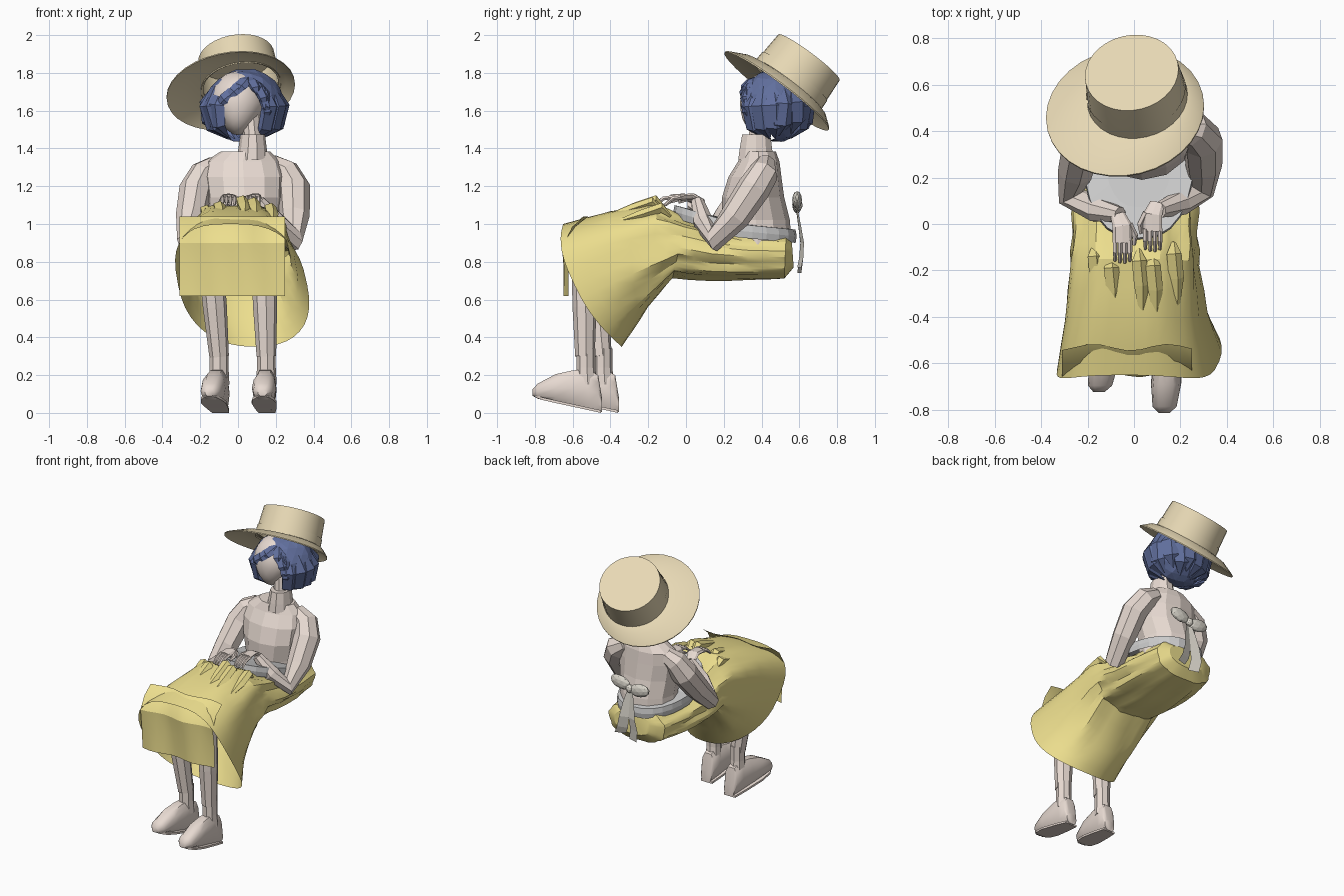
import bpy, bmesh, math, random
from mathutils import Vector as V, Matrix

if "Cube" in bpy.data.objects:
    bpy.data.objects.remove(bpy.data.objects["Cube"])
random.seed(4)
R = random.uniform

def material(name, rgb):
    m = bpy.data.materials.new(name)
    m.diffuse_color = (*rgb, 1)
    m.use_nodes = True
    m.node_tree.nodes["Principled BSDF"].inputs["Base Color"].default_value = m.diffuse_color
    return m

SKIN = material("skin", (0.80, 0.70, 0.64))
YELLOW = material("yellow_cloth", (0.84, 0.73, 0.27))
BLUE = material("blue_hair", (0.12, 0.16, 0.34))
STRAW = material("straw", (0.80, 0.69, 0.46))
WHITE = material("white_cloth", (0.95, 0.95, 0.92))
BEIGE = material("beige_cloth", (0.70, 0.67, 0.60))

def finish(name, bm, mat, smooth=0):
    bmesh.ops.recalc_face_normals(bm, faces=bm.faces)
    me = bpy.data.meshes.new(name)
    bm.to_mesh(me)
    bm.free()
    me.materials.append(mat)
    ob = bpy.data.objects.new(name, me)
    bpy.context.collection.objects.link(ob)
    if smooth:
        bpy.context.view_layer.objects.active = ob
        ob.select_set(True)
        bpy.ops.object.shade_smooth_by_angle(angle=math.radians(smooth))
        ob.select_set(False)

def loft(name, rings, mat, cap0=True, cap1=True, closed=True, smooth=0):
    bm = bmesh.new()
    vs = [[bm.verts.new(p) for p in r] for r in rings]
    n = len(vs[0])
    for a, b in zip(vs, vs[1:]):
        for i in range(n if closed else n - 1):
            bm.faces.new((a[i], a[(i + 1) % n], b[(i + 1) % n], b[i]))
    if closed and cap0:
        bm.faces.new(vs[0])
    if closed and cap1:
        bm.faces.new(vs[-1])
    finish(name, bm, mat, smooth)

def circle(n):
    return [(math.cos(2 * math.pi * i / n), math.sin(2 * math.pi * i / n)) for i in range(n)]

def spow(a, p):
    return math.copysign(abs(a) ** p, a)

def tube(name, path, radii, mat, n=7, flat=1.0, side=(1, 0.1, 0.05)):
    pts, side, prev, rings = [V(p) for p in path], V(side), None, []
    for i, p in enumerate(pts):
        t = (pts[min(i + 1, len(pts) - 1)] - pts[max(i - 1, 0)]).normalized()
        if prev:
            side = prev.rotation_difference(t) @ side
        side = (side - t * side.dot(t)).normalized()
        prev = t
        rings.append([p + (side * c + t.cross(side) * s * flat) * radii[i] for c, s in circle(n)])
    loft(name, rings, mat)

def stack(name, levels, n=12):
    loft(name, [[V((cx + rx * c, cy + ry * s, z)) for c, s in circle(n)] for z, cx, cy, rx, ry in levels], SKIN)

def ball(name, loc, scale, mat, sub=2, rot=0, shape=None, smooth=0):
    bm = bmesh.new()
    bmesh.ops.create_icosphere(bm, subdivisions=sub, radius=1)
    if shape:
        shape(bm)
    bm.transform(Matrix.Translation(loc) @ Matrix.Rotation(rot, 4, 'Y') @ Matrix.Diagonal((*scale, 1)))
    finish(name, bm, mat, smooth)

# torso, collar, neck
stack("torso", [(.88, .03, .38, .20, .18), (1.02, .03, .37, .19, .18), (1.14, .035, .355, .21, .165),
                (1.25, .03, .365, .22, .14), (1.33, .025, .385, .20, .11), (1.385, .04, .385, .13, .09)])
stack("collar", [(1.34, .075, .37, .085, .098), (1.40, .077, .37, .075, .09), (1.475, .078, .372, .065, .078)], 10)
stack("neck", [(1.44, .078, .38, .05, .055), (1.58, .065, .40, .05, .055)], 10)

# head with tapered chin
def chin(bm):
    for v in bm.verts:
        if v.co.z < 0:
            v.co.x *= 1 + 0.35 * v.co.z
            v.co.y -= 0.18 * v.co.z * v.co.z

ball("head", (0, .445, 1.64), (.15, .16, .17), SKIN, 3, 0, chin, 50)

# hair shell with a face opening, locks and fringe
HC, HR = V((.033, .475, 1.632)), V((.215, .185, .195))
def bob(bm):
    bmesh.ops.delete(bm, context='VERTS', geom=[
        v for v in bm.verts if v.co.y < -.25 and abs(v.co.x + .12) < .55 and v.co.z < .5])
    for v in bm.verts:
        v.co *= R(.94, 1.0) if v.co.z > .1 else R(.97, 1.06)

ball("hair_shell", HC, HR, BLUE, 3, 0, bob)
def lock(name, phi, ends, width, sweep=0):
    path = []
    for f, k in ((0, .93), (.35, .98), (.7, 1.04), (1, 1.02)):
        p, t = math.radians(phi + sweep * f), math.radians(ends[0] + (ends[1] - ends[0]) * f)
        path.append(HC + k * V((HR.x * math.sin(t) * math.sin(p), -HR.y * math.sin(t) * math.cos(p), HR.z * math.cos(t))))
    p = math.radians(phi)
    tube(name, path, [.012, width, width * .9, .004], BLUE, 5, .5, (math.cos(p), math.sin(p), 0))

for i in range(14):
    lock("hair_lock", 42 + i * 21.2, (58, R(135, 158)), .06, R(-8, 8))
for phi, end, sweep in ((12, 84, -40), (14, 100, -62), (8, 72, -20), (14, 76, 6), (18, 98, 14), (24, 118, 12), (30, 128, 6)):
    lock("fringe_lock", phi, (38, end), .036, sweep)

# straw hat, built in its own tilted frame
N = V((-.13, .59, .79)).normalized()
U = V((0, -.8, .6))
U = (U - N * U.dot(N)).normalized()
X, O = N.cross(U), V((.02, .515, 1.70))
def hat_ring(r, h, dx=0, du=0):
    return [O + X * (r * c + dx) + U * (r * s + du) + N * h for c, s in circle(32)]

loft("hat_crown", [hat_ring(.214, .03), hat_ring(.21, .12), hat_ring(.203, .229)], STRAW, cap0=False, smooth=30)
loft("hat_band", [hat_ring(.218, .04), hat_ring(.215, .10)], STRAW, False, False, smooth=30)
loft("hat_brim", [hat_ring(.2, .04), hat_ring(.27, .028, -.03, .015), hat_ring(.343, -.012, -.06, .03), hat_ring(.343, -.005, -.06, .03),
                  hat_ring(.27, .037, -.03, .015), hat_ring(.2, .05)], STRAW, False, False, smooth=30)

# arms
tube("right_arm", [(.17, .42, 1.32), (.25, .41, 1.27), (.295, .36, 1.19), (.30, .26, 1.04), (.285, .15, .92),
                   (.20, .09, 1.01), (.11, .06, 1.12)], [.055, .08, .088, .08, .065, .055, .035], SKIN, 8)
tube("left_arm", [(-.12, .40, 1.31), (-.18, .38, 1.27), (-.225, .34, 1.18), (-.25, .23, 1.04), (-.265, .12, .92),
                  (-.16, .06, 1.02), (-.06, .04, 1.11)], [.055, .075, .088, .08, .065, .055, .035], SKIN, 8)

# hands: flattened palm, four fingers, thumb
def hand(side, x, y, s):
    tube(side + "_palm", [(x + s * .02, y + .09, 1.12), (x, y + .04, 1.145), (x, y - .03, 1.14)], [.032, .042, .042], SKIN, 8, .4)
    for k in range(4):
        fx = x + (k - 1.5) * .021
        tube(side + "_finger", [(fx, y - .02, 1.142), (fx, y - .07, 1.135), (fx, y - .12 + abs(k - 1.6) * .008, 1.10)],
             [.011, .011, .007], SKIN, 5)
    tube(side + "_thumb", [(x - s * .03, y + .05, 1.14), (x - s * .055, y, 1.13), (x - s * .05, y - .04, 1.115)],
         [.014, .013, .008], SKIN, 5)

hand("right", .08, 0, 1)
hand("left", -.05, -.05, -1)

# legs and shoes
def leg(side, cx, dy, toe, knee, hip):
    a, k = V((cx, -.535 + dy, .3)), V(knee)
    tube(side + "_ankle", [(cx, -.525 + dy, .15), (cx, -.53 + dy, .24), (cx, -.53 + dy, .34)], [.055, .05, .05], SKIN, 8)
    tube(side + "_shin", [a, a.lerp(k, .45), k], [.052, .064, .068], SKIN, 8)
    tube(side + "_thigh", [k, k.lerp(V(hip), .5), hip], [.068, .08, .09], SKIN, 8)
    rings = []
    for y, lo, hi, w in ((-.812, .09, .125, .025), (-.785, .075, .155, .052), (-.69, .055, .205, .064),
                         (-.60, .035, .225, .06), (-.52, .015, .23, .055), (-.465, .005, .20, .05), (-.445, .005, .08, .04)):
        x = cx + toe * (-.5 - y) / .31
        rings.append([V((x + w * c, y + dy, (lo + hi) / 2 + (hi - lo) / 2 * max(-1, min(1, s * 1.2)))) for c, s in circle(12)])
    loft(side + "_shoe", rings, SKIN, smooth=45)
    loft(side + "_sole", [[V((cx + toe * (-.5 - y) / .31 + sx * w, y + dy, z + h))
                           for sx, h in ((-1, 0), (1, 0), (1, .014), (-1, .014))]
                          for y, z, w in ((-.80, .083, .03), (-.76, .068, .055), (-.68, .05, .066),
                                          (-.55, .022, .057), (-.45, 0, .045))], SKIN)

leg("right", .15, 0, -.02, (.135, -.54, .88), (.12, .35, .84))
leg("left", -.10, .09, -.05, (-.15, -.50, .88), (-.08, .35, .84))

# skirt sections, seat to hem: top y, top z, bottom y, bottom z, centre x, half width, bow, shear
SEC = [(.56, .91, .57, .77, .03, .14, 0, 0), (.53, .94, .52, .71, .02, .22, 0, 0), (.30, .95, .35, .705, .01, .25, 0, 0),
       (.16, .98, .11, .705, 0, .26, 0, 0), (0, 1.03, -.07, .72, 0, .265, 0, 0), (-.15, 1.105, -.20, .57, 0, .275, 0, .02),
       (-.40, 1.07, -.28, .44, .01, .30, .06, .08), (-.65, 1.0, -.34, .35, .025, .342, .095, .13)]
rings = []
for k in range(len(SEC) - 1):
    for j in range(2 + (k == len(SEC) - 2)):
        ty, tz, by, bz, cx, hw, bow, sh = [a + (b - a) * j / 2 for a, b in zip(SEC[k], SEC[k + 1])]
        pos = (k + j / 2) / (len(SEC) - 1)
        fold = .05 * max(0, math.sin(math.pi * min(1, pos * 1.1)))
        ring = []
        for c, s in circle(40):
            w = 1 + fold * (math.sin(9 * math.atan2(s, c) + 4 * pos) + R(-.6, .6))
            cc, ss = spow(c, .72 if s > 0 else .85) * w, spow(s, .72 if s > 0 else .85) * w
            t = (1 + ss) / 2
            ring.append(V((cx + hw * cc + sh * (.5 - t), by + (ty - by) * t - bow * c * c, bz + (tz - bz) * t)))
        rings.append(ring)
loft("skirt", rings, YELLOW, cap1=False, smooth=28)

# gathered cloth peaks beside the hands
for x, y, h in ((-.17, -.14, 1.09), (-.10, -.19, 1.11), (.02, -.16, 1.14), (.08, -.18, 1.13), (.17, -.13, 1.10)):
    tube("skirt_fold", [(x, y + .05, h - .06), (x, y, h - .015), (x + .01, y - .1, h - .05), (x + .015, y - .24, h - .09)],
         [.01, .035, .035, .01], YELLOW, 5, .8)

# front drape of the skirt over the knees
loft("skirt_front_drape", [[V((-.31 + .056 * i, y + .014 * math.sin(i * 1.1 + z * 5), z)) for i in range(11)] for z, y in
     ((1.04, -.53), (.985, -.60), (.90, -.645), (.78, -.635), (.62, -.635))], YELLOW, closed=False, smooth=30)

# tilted sash, rising toward the lap
def sash(r, dz):
    return [V((.02 + .235 * r * spow(c, .8), .27 + (.31 if s > 0 else .33) * s * r,
               .965 - s * r * (.03 if s > 0 else .10) + dz)) for c, s in circle(24)]

loft("waist_sash", [sash(1, -.035), sash(1.02, 0), sash(1, .035), sash(.6, .04)], WHITE, cap0=False)

# bow on the back
for s in (-1, 1):
    ball("bow_loop", (.03 + s * .075, .588, 1.115 + s * .012), (.078, .026, .046), BEIGE, 2, s * -.2)
    loft("bow_tail", [[V((.03 + s * (dx + w * e), y + e * .3 * w, z)) for e in (-1, 0, 1)] for dx, w, y, z in
                      ((.005, .014, .585, 1.09), (.02, .024, .60, 1.0), (.03, .032, .615, .90), (.045, .036, .61, .82),
                       (.05 + .02 * s, .036, .60, .755 + .015 * s))], BEIGE, closed=False)
ball("bow_knot", (.03, .592, 1.10), (.026, .026, .03), BEIGE, 2)
